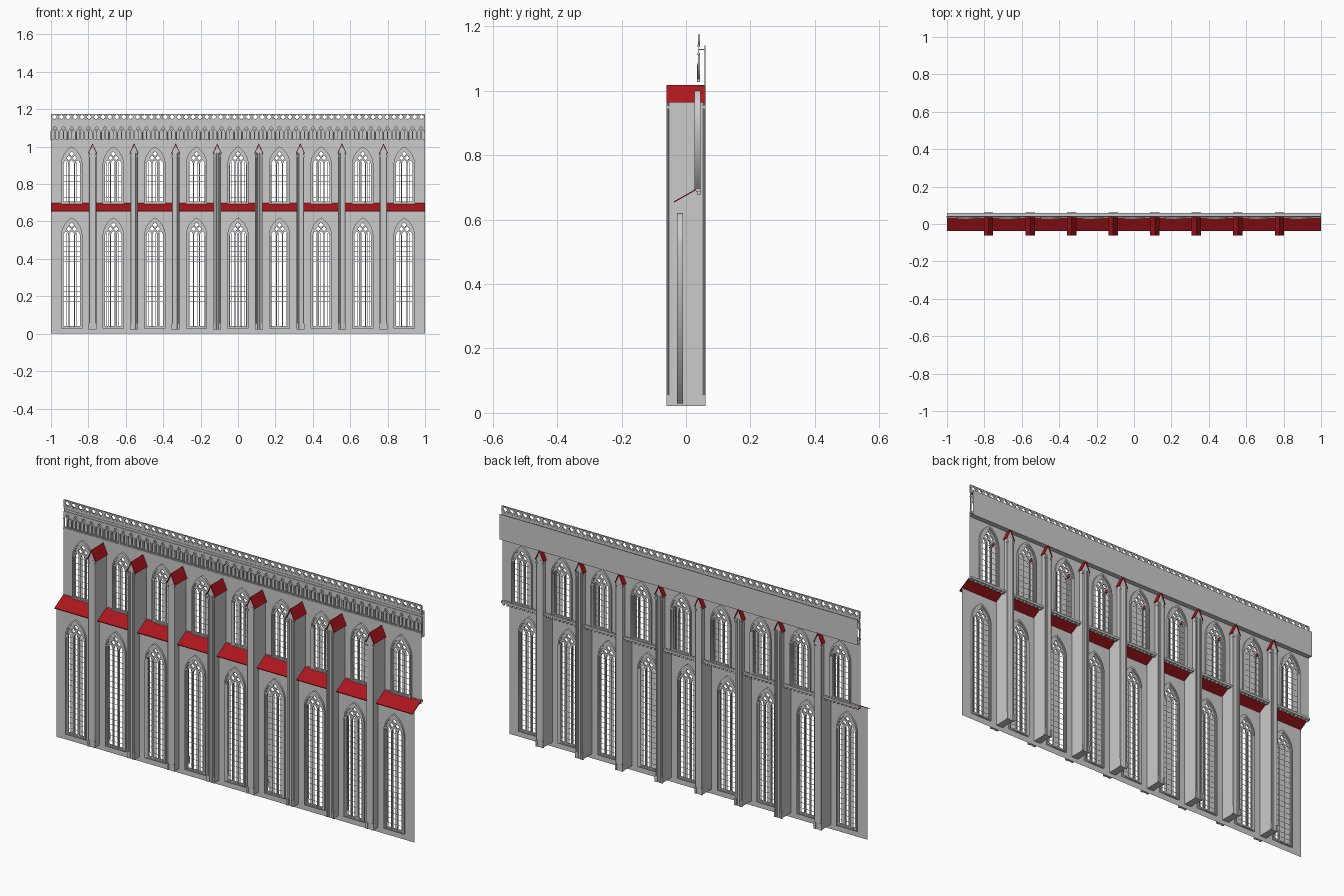
import bpy, bmesh, math
from mathutils import Matrix, Vector

if "Cube" in bpy.data.objects:
    bpy.data.objects.remove(bpy.data.objects["Cube"])

BAY = 2 / 9
BAYS = [(i - 4) * BAY for i in range(9)]
PIERS = [(i - 3.5) * BAY for i in range(8)]
RED = bpy.data.materials.new("red_tile")
RED.diffuse_color = (0.42, 0.008, 0.012, 1)
RED.use_nodes = True
RED.node_tree.nodes["Principled BSDF"].inputs["Base Color"].default_value = RED.diffuse_color


# ---- helpers ----
def rect(x0, z0, x1, z1):
    return [(x0, z0), (x1, z0), (x1, z1), (x0, z1)]


def arch(cx, z0, spring, w, n=8):
    """Equilateral pointed arch outline of half width w."""
    right = [(cx - w + 2 * w * math.cos(a), spring + 2 * w * math.sin(a))
             for a in (math.pi / 3 * i / n for i in range(n + 1))]
    left = [(2 * cx - x, z) for x, z in reversed(right[:-1])]
    return [(cx - w, z0), (cx + w, z0)] + right + left


def foil(cx, cz, r, lobes=4, n=24):
    pts = []
    for i in range(n):
        a = 2 * math.pi * i / n
        k = r * (0.68 + 0.32 * abs(math.cos(lobes * (a - math.pi / 2) / 2)))
        pts.append((cx + k * math.cos(a), cz + k * math.sin(a)))
    return pts


def add(name, mesh, x=0, y=0, mat=None):
    ob = bpy.data.objects.new(name, mesh)
    ob.location = (x, y, 0)
    bpy.context.collection.objects.link(ob)
    if mat and not mesh.materials:
        mesh.materials.append(mat)
    return ob


def plate(name, outlines, half_depth=0.0):
    """Upright plate in the xz plane: first outline solid, the others pierced."""
    cu = bpy.data.curves.new(name, 'CURVE')
    cu.dimensions = '2D'
    cu.fill_mode = 'BOTH'
    cu.extrude = half_depth
    for pts in outlines:
        sp = cu.splines.new('POLY')
        sp.points.add(len(pts) - 1)
        for p, (x, z) in zip(sp.points, pts):
            p.co = (x, z, 0, 1)
        sp.use_cyclic_u = True
    tmp = bpy.data.objects.new(name, cu)
    bpy.context.collection.objects.link(tmp)
    dg = bpy.context.evaluated_depsgraph_get()
    mesh = bpy.data.meshes.new_from_object(tmp.evaluated_get(dg))
    bpy.data.objects.remove(tmp)
    mesh.transform(Matrix.Rotation(math.pi / 2, 4, 'X'))
    return mesh


def boxes(name, specs, shafts=()):
    """Mesh of boxes (x0,x1,y0,y1,z0,z1) and round shafts (x,y,r,z0,z1)."""
    bm = bmesh.new()
    for x0, x1, y0, y1, z0, z1 in specs:
        m = Matrix.Translation(((x0 + x1) / 2, (y0 + y1) / 2, (z0 + z1) / 2))
        bmesh.ops.create_cube(bm, size=1, matrix=m @ Matrix.Diagonal((x1 - x0, y1 - y0, z1 - z0, 1)))
    for x, y, r, z0, z1 in shafts:
        bmesh.ops.create_cone(bm, cap_ends=True, segments=8, radius1=r, radius2=r, depth=z1 - z0,
                              matrix=Matrix.Translation((x, y, (z0 + z1) / 2)))
    mesh = bpy.data.meshes.new(name)
    bm.to_mesh(mesh)
    bm.free()
    return mesh


def extrude_profile(name, pts, axis, a, b):
    """Prism from a closed profile: (x,z) along y, or (y,z) along x."""
    bm = bmesh.new()
    co = lambda p, t: (p[0], t, p[1]) if axis == 'Y' else (t, p[0], p[1])
    f = bm.faces.new([bm.verts.new(co(p, a)) for p in pts])
    new = bmesh.ops.extrude_face_region(bm, geom=[f])['geom']
    d = Vector((0, b - a, 0) if axis == 'Y' else (b - a, 0, 0))
    bmesh.ops.translate(bm, vec=d, verts=[v for v in new if isinstance(v, bmesh.types.BMVert)])
    bmesh.ops.recalc_face_normals(bm, faces=bm.faces)
    mesh = bpy.data.meshes.new(name)
    bm.to_mesh(mesh)
    bm.free()
    return mesh


# ---- windows: stepped arch mouldings, three-light tracery and glazing bars ----
def window_row(level, y, sill, spring):
    rings = []
    for k, (wo, wi, d) in enumerate([(0.057, 0.051, 0.009), (0.051, 0.047, 0.006)]):
        rings.append(plate(f"{level}_window_moulding_{k}",
                           [arch(0, sill - 0.006 + 0.003 * k, spring, wo, 12),
                            arch(0, sill - 0.003 + 0.003 * k, spring, wi, 12)], d))
    lights = [arch(x, sill + 0.006, spring + 0.004, 0.0125, 6) for x in (-0.031, 0, 0.031)]
    foils = [foil(-0.0155, spring + 0.038, 0.0115), foil(0.0155, spring + 0.038, 0.0115),
             foil(0, spring + 0.06, 0.0115)]
    tracery = plate(f"{level}_window_tracery", [arch(0, sill, spring, 0.047, 12)] + lights + foils, 0.004)
    t, bars = 0.0007, []
    for x in (-0.031, 0, 0.031):
        bars += [(x + s - t, x + s + t, -t, t, sill, spring + 0.016) for s in (-0.0045, 0.0045)]
    rows = round((spring - sill) / 0.027)
    for i in range(1, rows + 1):
        z = sill + (spring - sill) * i / rows
        bars.append((-0.045, 0.045, -t, t, z - t, z + t))
    glazing = boxes(f"{level}_glazing_bars", bars)
    # slim mullion shafts
    shafts = boxes(f"{level}_mullion_shafts", [],
                   [(x, -0.004, 0.0022, sill, spring) for x in (-0.0462, -0.0155, 0.0155, 0.0462)])
    for x in BAYS:
        for mesh in rings + [tracery, glazing, shafts]:
            add(mesh.name, mesh, x, y)


LOW, UP = -0.019, 0.036
window_row("aisle", LOW, 0.035, 0.522)
window_row("clerestory", UP, 0.70, 0.902)

# ---- thin wall sheets pierced for the windows ----
h = BAY / 2
low_wall = plate("aisle_wall", [rect(-h, 0, h, 0.664), arch(0, 0.031, 0.522, 0.055, 12)])
up_wall = plate("clerestory_wall", [rect(-h, 0.68, h, 1.035), arch(0, 0.696, 0.902, 0.055, 12)])
# sill course with dentils on the inner side
sill = boxes("clerestory_sill_course",
             [(-h, h, 0.031, 0.047, 0.686, 0.697)] +
             [(x - 0.004, x + 0.004, 0.036, 0.045, 0.676, 0.686)
              for x in (-h + BAY * (i + 0.5) / 10 for i in range(10))])
for x in BAYS:
    add("aisle_wall", low_wall, x, LOW)
    add("clerestory_wall", up_wall, x, UP)
    add("clerestory_sill_course", sill, x)

# ---- lean-to roofs between the piers ----
for i, x in enumerate(BAYS):
    a = -1 if i == 0 else x - h + 0.02
    b = 1 if i == 8 else x + h - 0.02
    add("aisle_roof", extrude_profile("aisle_roof", [(-0.037, 0.653), (0.037, 0.695), (0.037, 0.699),
                                                     (-0.037, 0.657)], 'X', a, b), mat=RED)

# ---- buttress piers with corner shafts, base, capital and gabled cap ----
pier = extrude_profile("buttress_pier", [(-0.018, 0.022), (0.018, 0.022), (0.018, 0.97), (0, 1.008),
                                         (-0.018, 0.97)], 'Y', -0.058, 0.058)
corners = [(sx * 0.0165, sy * 0.0565) for sx in (-1, 1) for sy in (-1, 1)]
inner = [(sx * 0.007, sy * 0.058) for sx in (-1, 1) for sy in (-1, 1)]
trim = boxes("buttress_trim",
             [(x - 0.0048, x + 0.0048, y - 0.0048, y + 0.0048, z0, z1)
              for x, y in corners for z0, z1 in ((0.022, 0.055), (0.945, 0.953))],
             [(x, y, 0.0036, 0.022, 0.97) for x, y in corners] +
             [(x, y, 0.002, 0.022, 0.965) for x, y in inner])
cap = extrude_profile("buttress_roof", [(-0.025, 0.963), (-0.021, 0.963), (0, 1.010), (0.021, 0.963),
                                        (0.025, 0.963), (0, 1.018)], 'Y', -0.061, 0.061)
for x in PIERS:
    add("buttress_pier", pier, x)
    add("buttress_trim", trim, x)
    add("buttress_roof", cap, x, mat=RED)

# ---- gallery: back wall, soffit, walkway and mouldings ----
add("gallery_back_wall", boxes("gallery_back_wall", [(-1, 1, 0.058, 0.060, 1.012, 1.14)]))
add("gallery_floor", boxes("gallery_floor", [(-1, 1, UP, 0.059, 1.012, 1.015),
                                             (-1, 1, 0.037, 0.059, 1.127, 1.13)]))
add("gallery_mouldings", boxes("gallery_mouldings", [(-1, 1, 0.034, 0.044, 1.028, 1.036),
                                                     (-1, 1, 0.036, 0.044, 1.112, 1.118),
                                                     (-1, 1, 0.036, 0.044, 1.136, 1.144)]))
add("gallery_frieze", boxes("gallery_frieze", [(-1, 1, 0.039, 0.041, 1.116, 1.138)]))

# ---- blind arcade and pierced parapet ----
cell = BAY / 5
holes, posts = [], []
for i in range(5):
    c = -h + cell * (i + 0.5)
    holes += [arch(c - 0.0102, 1.04, 1.076, 0.008, 5), arch(c + 0.0102, 1.04, 1.076, 0.008, 5),
              foil(c, 1.099, 0.0085, 4, 16)]
    posts += [(c - cell / 2 + (0.001 if i == 0 else 0), 0.037, 0.0024, 1.034, 1.085),
              (c, 0.038, 0.0016, 1.034, 1.08)]
arcade = plate("gallery_arcade", [rect(-h, 1.034, h, 1.114)] + holes, 0.003)
columns = boxes("gallery_columns", [(x - 0.0032, x + 0.0032, 0.034, 0.042, 1.078, 1.083)
                                    for x, *_ in posts[::2]], posts)
pc = BAY / 6
parapet = plate("gallery_parapet", [rect(-h, 1.142, h, 1.175)] +
                [foil(-h + pc * (i + 0.5), 1.159, 0.0125) for i in range(6)] +
                [foil(-h + pc * i, z, 0.0028, 1, 6) for i in range(1, 6) for z in (1.15, 1.168)], 0.0035)
for x in BAYS:
    add("gallery_arcade", arcade, x, 0.04)
    add("gallery_columns", columns, x)
    add("gallery_parapet", parapet, x, 0.04)
